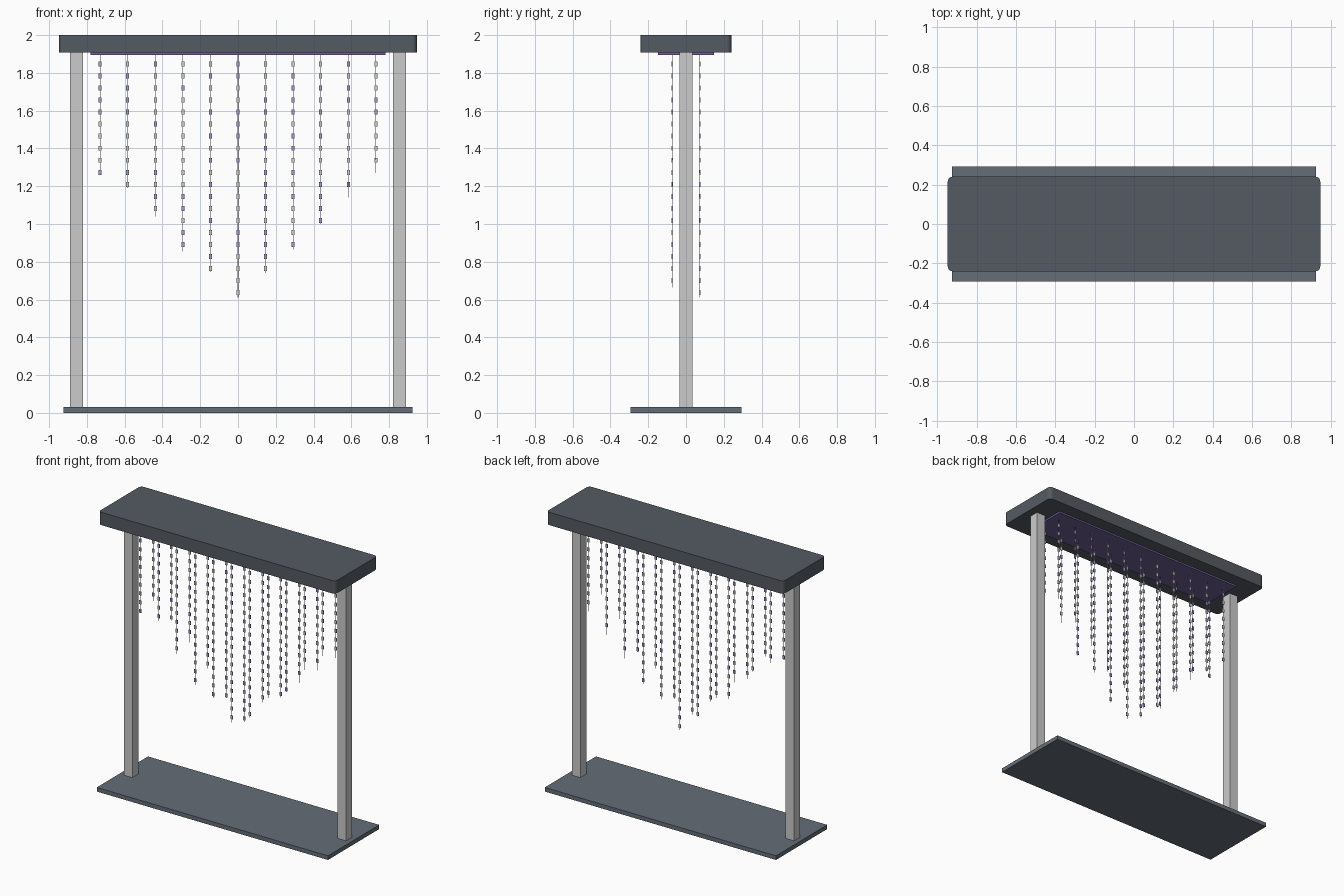
import bpy, bmesh, random
from mathutils import Matrix, Vector

if "Cube" in bpy.data.objects:
    bpy.data.objects.remove(bpy.data.objects["Cube"])

random.seed(4)

def material(name, rgb):
    m = bpy.data.materials.new(name)
    m.diffuse_color = (*rgb, 1)
    m.use_nodes = True
    m.node_tree.nodes["Principled BSDF"].inputs["Base Color"].default_value = m.diffuse_color
    return m

DARK = material("dark_slate", (0.09, 0.105, 0.125))
SLATE = material("slate", (0.13, 0.155, 0.185))
SILVER = material("silver", (0.55, 0.57, 0.58))
PURPLE = material("purple", (0.16, 0.12, 0.32))
LILAC = material("lilac", (0.36, 0.31, 0.68))

def add_box(bm, lo, hi, mat=0):
    """Add an axis-aligned box between two corners."""
    lo, hi = Vector(lo), Vector(hi)
    m = Matrix.Translation((lo + hi) / 2) @ Matrix.Diagonal((*(hi - lo), 1))
    verts = bmesh.ops.create_cube(bm, size=1, matrix=m)["verts"]
    for f in {f for v in verts for f in v.link_faces}:
        f.material_index = mat

def finish(name, bm, *mats):
    me = bpy.data.meshes.new(name)
    bm.to_mesh(me)
    bm.free()
    for m in mats:
        me.materials.append(m)
    ob = bpy.data.objects.new(name, me)
    bpy.context.collection.objects.link(ob)
    return ob

def box(name, lo, hi, mat, corner=0):
    bm = bmesh.new()
    add_box(bm, lo, hi)
    if corner:  # round the upright edges only
        edges = [e for e in bm.edges
                 if abs(e.verts[0].co.z - e.verts[1].co.z) > 0.01]
        bmesh.ops.bevel(bm, geom=edges, offset=corner, segments=4,
                        profile=0.5, affect='EDGES')
    return finish(name, bm, mat)

# Frame: base, posts, canopy and coloured ceiling panel
box("base_plate", (-0.925, -0.293, 0), (0.925, 0.293, 0.03), SLATE)
box("canopy", (-0.947, -0.241, 1.907), (0.947, 0.241, 2), DARK, 0.025)
box("ceiling_panel", (-0.782, -0.147, 1.895), (0.782, 0.147, 1.91), PURPLE)
for side, x in (("left", -0.855), ("right", 0.855)):
    box(side + "_post", (x - 0.034, -0.035, 0.03), (x + 0.034, 0.035, 1.907), SILVER)

# Hanging strands: bottom height of each, left to right
ROWS = {
    "front": (-0.0725, [1.26, 1.24, 1.04, 0.855, 0.80, 0.665,
                        0.74, 0.92, 1.00, 1.20, 1.34]),
    "back": (0.0725, [1.29, 1.19, 1.07, 0.92, 0.745, 0.61,
                      0.79, 0.865, 1.01, 1.14, 1.27]),
}
BW, BD, BH, WIRE = 0.008, 0.003, 0.013, 0.0018
for row, (y, ends) in ROWS.items():
    wires, beads = bmesh.new(), bmesh.new()
    for i, end in enumerate(ends):
        x = (i - 5) * 0.146
        m = Matrix.Translation((x, y, (1.897 + end) / 2))
        bmesh.ops.create_cone(wires, cap_ends=True, segments=6, radius1=WIRE,
                              radius2=WIRE, depth=1.897 - end, matrix=m)
        z = 1.847
        while z - BH >= end:
            add_box(beads, (x - BW, y - BD, z - BH), (x + BW, y + BD, z + BH),
                    int(random.random() < 0.4))
            z -= 0.0637
    finish(row + "_strand_wires", wires, SILVER)
    finish(row + "_strand_beads", beads, SILVER, LILAC)
